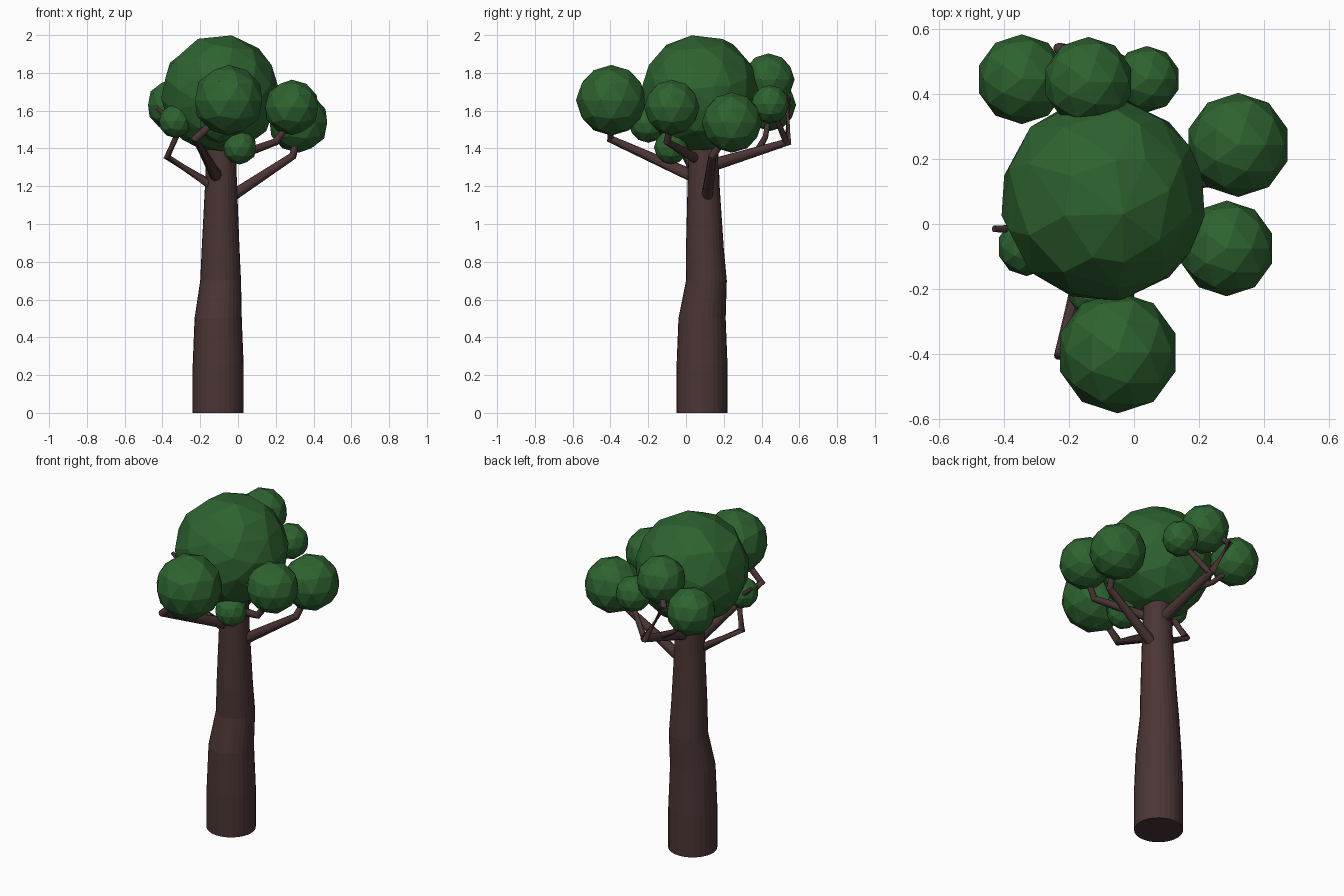
import bpy, bmesh, math
from mathutils import Vector

if "Cube" in bpy.data.objects:
    bpy.data.objects.remove(bpy.data.objects["Cube"])


def material(name, rgb):
    m = bpy.data.materials.new(name)
    m.diffuse_color = (*rgb, 1)
    m.use_nodes = True
    m.node_tree.nodes["Principled BSDF"].inputs["Base Color"].default_value = m.diffuse_color
    return m


BARK = material("dark brown bark", (0.070, 0.036, 0.035))
LEAF = material("deep green leaves", (0.027, 0.125, 0.029))


def add_object(name, bm, mat):
    bmesh.ops.recalc_face_normals(bm, faces=bm.faces)
    mesh = bpy.data.meshes.new(name)
    bm.to_mesh(mesh)
    bm.free()
    mesh.materials.append(mat)
    ob = bpy.data.objects.new(name, mesh)
    bpy.context.collection.objects.link(ob)
    return ob


def tube(name, points, sides, level=False):
    """Skin rings along (x, y, z, radius) points; level keeps rings horizontal."""
    bm = bmesh.new()
    pos = [Vector(p[:3]) for p in points]
    rings = []
    for i, p in enumerate(points):
        a, b = pos[max(i - 1, 0)], pos[min(i + 1, len(pos) - 1)]
        if 0 < i < len(pos) - 1:
            t = (pos[i] - a).normalized() + (b - pos[i]).normalized()
        else:
            t = b - a
        t = Vector((0, 0, 1)) if level else t.normalized()
        ref = Vector((0, 1, 0)) if level else Vector((0.31, 0.22, -0.92))
        u = t.cross(ref).normalized()
        v = t.cross(u)
        rings.append([bm.verts.new(pos[i] + p[3] * (u * math.cos(k * math.tau / sides)
                                                   + v * math.sin(k * math.tau / sides)))
                      for k in range(sides)])
    for r, s in zip(rings, rings[1:]):
        for k in range(sides):
            n = (k + 1) % sides
            bm.faces.new((r[k], r[n], s[n], s[k]))
    bm.faces.new(rings[0])
    bm.faces.new(rings[-1])
    return add_object(name, bm, BARK)


def leaf_ball(name, centre, radius, subdivisions=2):
    bm = bmesh.new()
    bmesh.ops.create_icosphere(bm, subdivisions=subdivisions, radius=radius)
    bmesh.ops.translate(bm, verts=bm.verts, vec=centre)
    return add_object(name, bm, LEAF)


# Trunk: slightly kinked and tapering
tube("trunk", [(-.105, .085, 0, .135), (-.105, .085, .25, .135), (-.105, .085, .5, .125),
               (-.092, .108, .7, .108), (-.092, .100, .87, .100),
               (-.090, .093, 1.2, .085), (-.090, .093, 1.5, .075)], 28, level=True)

# Branches, each ending inside its leaf ball
branches = {
    "right_branch": [(-.06, .11, 1.13, .032), (.29, .14, 1.36, .021), (.32, .22, 1.48, .017)],
    "left_branch": [(-.10, .08, 1.18, .03), (-.375, 0, 1.355, .02), (-.31, -.06, 1.50, .018)],
    "front_branch": [(-.10, .09, 1.23, .036), (-.225, -.40, 1.45, .022), (-.12, -.40, 1.55, .018)],
    "back_branch": [(-.09, .10, 1.30, .036), (-.10, .54, 1.435, .022),
                    (-.23, .54, 1.66, .018), (-.16, .47, 1.74, .016)],
    "right_front_branch": [(-.09, .08, 1.33, .028), (.20, -.10, 1.435, .02), (.27, -.08, 1.53, .016)],
    "back_right_twig": [(-.09, .53, 1.435, .017), (.03, .47, 1.58, .014)],
    "back_left_twig": [(-.095, .38, 1.39, .018), (-.21, .42, 1.46, .015), (-.32, .44, 1.57, .013)],
    "left_twig": [(-.28, -.015, 1.48, .016), (-.43, -.015, 1.615, .01)],
}
for name, pts in branches.items():
    tube(name, pts, 12)

# Main crown: irregular facets made by thinning a finer ball
crown = leaf_ball("crown", (-.095, .075, 1.69), .312, 3)
thin = crown.modifiers.new("thin", 'DECIMATE')
thin.ratio = 0.42

# Smaller leaf balls around the crown
balls = {
    "front_leaf_ball": (-.05, -.395, 1.655, .187),
    "right_front_leaf_ball": (.285, -.075, 1.617, .147),
    "right_back_leaf_ball": (.32, .243, 1.537, .16),
    "back_left_leaf_ball": (-.345, .445, 1.63, .138),
    "back_leaf_ball": (-.14, .437, 1.765, .138),
    "back_right_leaf_ball": (.04, .445, 1.634, .102),
    "left_leaf_ball": (-.33, -.07, 1.545, .09),
    "lower_leaf_ball": (.01, -.08, 1.405, .09),
    "inner_leaf_ball": (-.10, -.20, 1.535, .105),
}
for name, (x, y, z, r) in balls.items():
    leaf_ball(name, (x, y, z), r)
